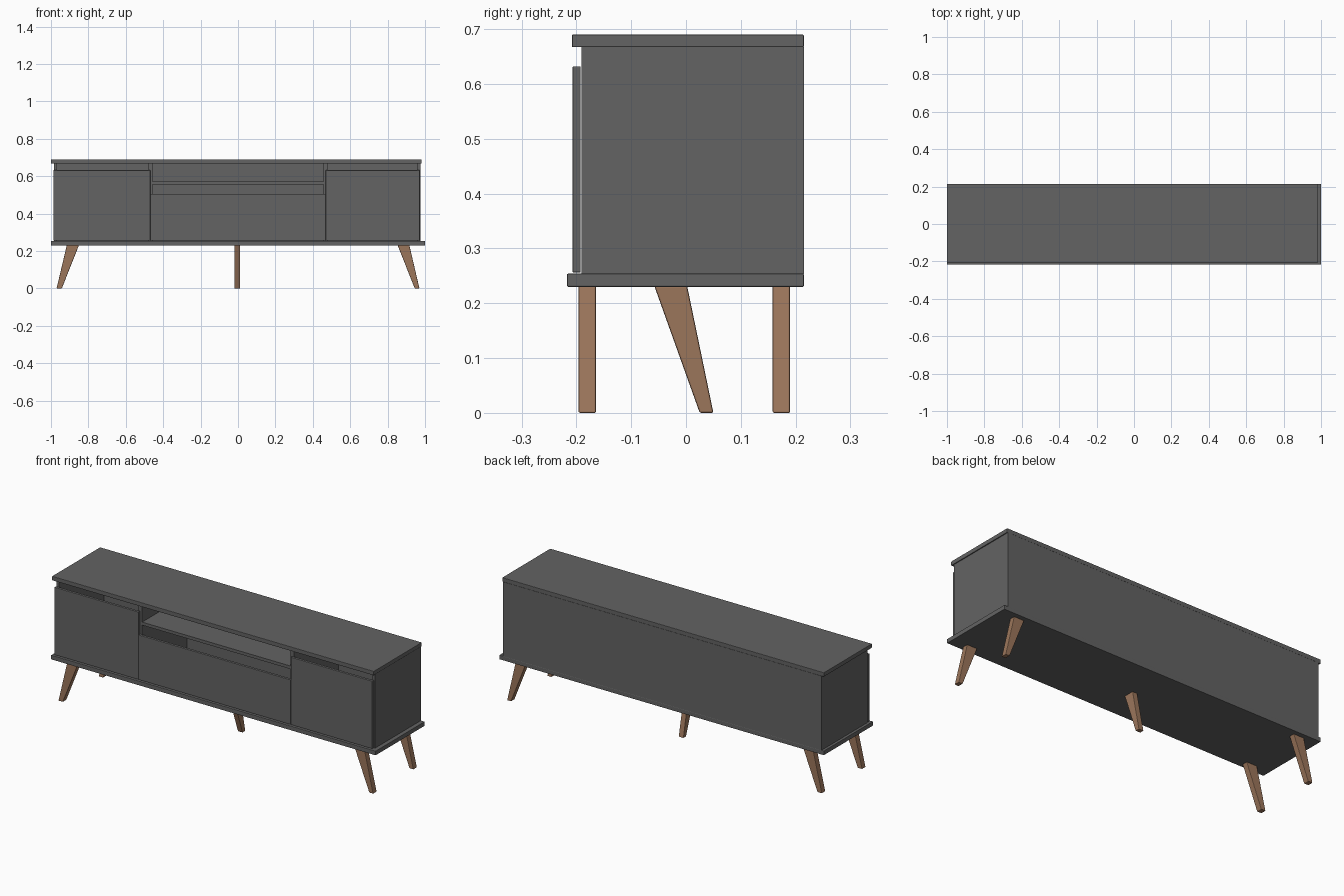
import bpy, bmesh

if "Cube" in bpy.data.objects:
    bpy.data.objects.remove(bpy.data.objects["Cube"])


def material(name, rgb):
    m = bpy.data.materials.new(name)
    m.diffuse_color = (*rgb, 1.0)
    m.use_nodes = True
    m.node_tree.nodes["Principled BSDF"].inputs["Base Color"].default_value = m.diffuse_color
    return m


GRAY = material("dark gray board", (0.125, 0.125, 0.125))
WOOD = material("brown wood", (0.33, 0.18, 0.105))


def finish(name, bm, mat, bevel):
    bmesh.ops.recalc_face_normals(bm, faces=bm.faces[:])
    mesh = bpy.data.meshes.new(name)
    bm.to_mesh(mesh)
    bm.free()
    mesh.materials.append(mat)
    ob = bpy.data.objects.new(name, mesh)
    bpy.context.collection.objects.link(ob)
    if bevel:
        mod = ob.modifiers.new("soft edges", 'BEVEL')
        mod.width = bevel
        mod.segments = 2
    return ob


def board(name, x, y, z, bevel=0.0):
    """Box between the given (low, high) limits."""
    bm = bmesh.new()
    bmesh.ops.create_cube(bm, size=1.0)
    for v in bm.verts:
        v.co = [lim[0] if c < 0 else lim[1] for c, lim in zip(v.co, (x, y, z))]
    return finish(name, bm, GRAY, bevel)


def leg(name, top, bottom, depth, along_x=True):
    """Tapered slanted leg: profile limits at top and bottom, extruded over depth."""
    profile = [(top[0], 0.232), (top[1], 0.232), (bottom[1], 0.0), (bottom[0], 0.0)]
    bm = bmesh.new()
    rings = []
    for d in depth:
        rings.append([bm.verts.new((p, d, z) if along_x else (d, p, z))
                      for p, z in profile])
    bm.faces.new(rings[0])
    bm.faces.new(rings[1])
    for i in range(4):
        j = (i + 1) % 4
        bm.faces.new((rings[0][i], rings[0][j], rings[1][j], rings[1][i]))
    return finish(name, bm, WOOD, 0.003)


BACK = 0.215
FRONT = -0.191
LOW, HIGH = 0.253, 0.667

# Top and bottom boards
board("top_board", (-1.0, 0.982), (-0.208, BACK), (HIGH, 0.69), 0.002)
board("bottom_board", (-1.0, 1.0), (-0.217, BACK), (0.23, LOW + 0.001), 0.002)

# Carcass: sides, dividers and back
board("left_side", (-0.985, -0.968), (FRONT, BACK), (LOW, HIGH))
board("right_side", (0.958, 0.977), (FRONT, BACK), (LOW, HIGH))
board("left_divider", (-0.478, -0.457), (FRONT, 0.205), (LOW, HIGH))
board("right_divider", (0.457, 0.478), (FRONT, 0.205), (LOW, HIGH))
board("back_panel", (-0.968, 0.958), (0.203, BACK - 0.0005), (LOW, HIGH))

# Niche shelf
board("niche_shelf", (-0.457, 0.457), (FRONT, 0.203), (0.556, 0.573))

# Doors and centre flap
DOOR_Y = (-0.207, -0.192)
board("left_door", (-0.987, -0.469), DOOR_Y, (0.256, 0.632), 0.002)
board("right_door", (0.469, 0.972), DOOR_Y, (0.256, 0.632), 0.002)
board("centre_flap", (-0.468, 0.468), DOOR_Y, (0.256, 0.505), 0.002)

# Corner legs splayed sideways, plus the centre leg
for row, depth in (("front", (-0.196, -0.164)), ("back", (0.158, 0.19))):
    leg(row + "_left_leg", (-0.915, -0.85), (-0.97, -0.942), depth)
    leg(row + "_right_leg", (0.853, 0.916), (0.945, 0.97), depth)
leg("centre_leg", (-0.058, 0.002), (0.025, 0.05), (-0.019, 0.011), along_x=False)
